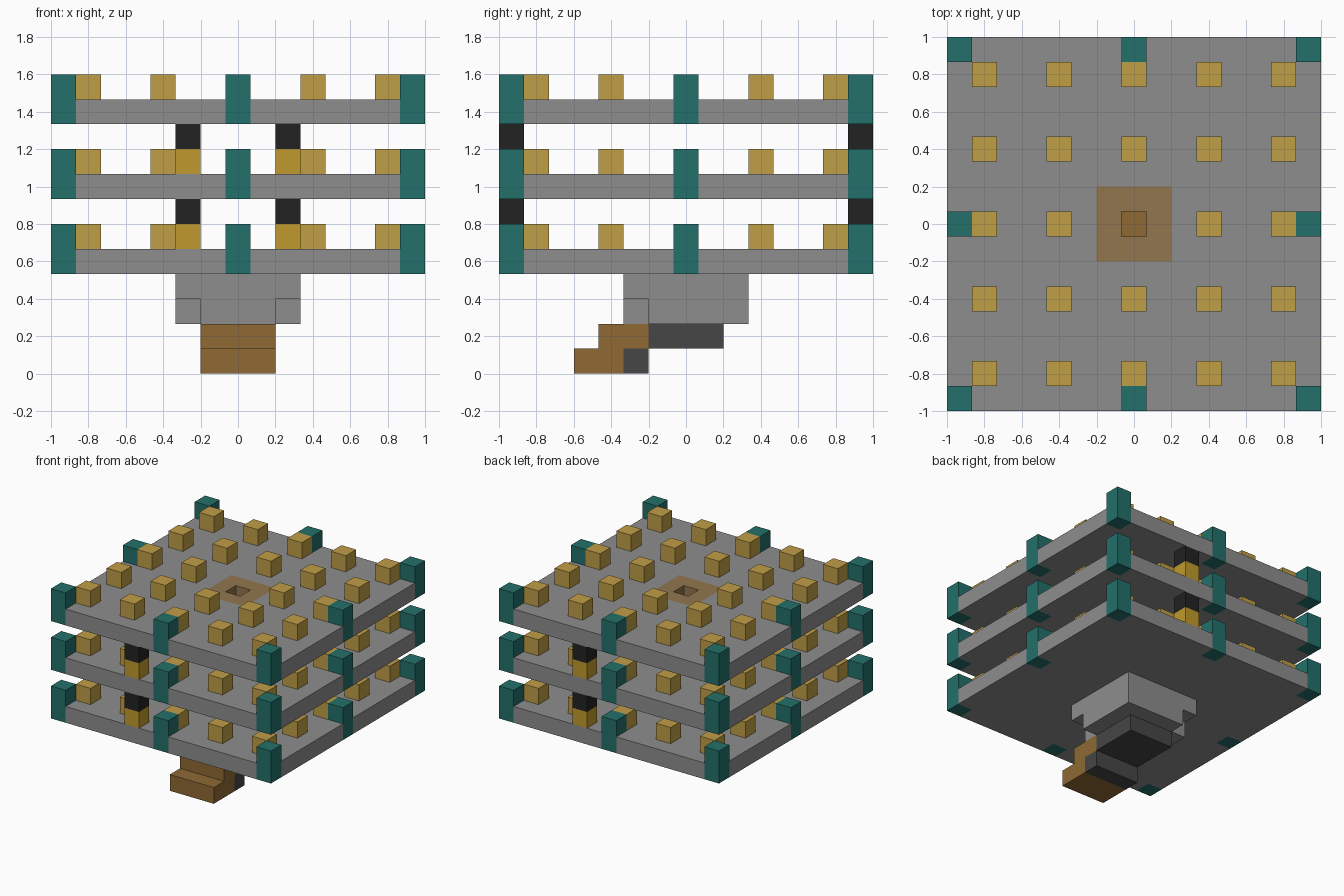
import bpy, bmesh

if "Cube" in bpy.data.objects:
    bpy.data.objects.remove(bpy.data.objects["Cube"], do_unlink=True)

U = 2 / 15  # one block


def material(name, r, g, b):
    m = bpy.data.materials.new(name)
    m.use_nodes = True
    m.diffuse_color = (r, g, b, 1)
    m.node_tree.nodes["Principled BSDF"].inputs["Base Color"].default_value = (r, g, b, 1)
    return m


STONE = material("grey stone", 0.27, 0.27, 0.27)
TEAL = material("teal", 0.017, 0.162, 0.144)
GOLD = material("soft gold", 0.527, 0.342, 0.061)
BRIGHT = material("bright gold", 0.527, 0.323, 0.026)
BROWN = material("brown wood", 0.275, 0.144, 0.034)
TAN = material("tan floor", 0.287, 0.181, 0.076)
BLACK = material("black", 0.016, 0.016, 0.016)
DARK = material("dark grey", 0.061, 0.061, 0.061)


def finish(name, bm, *mats):
    mesh = bpy.data.meshes.new(name)
    bmesh.ops.recalc_face_normals(bm, faces=bm.faces)
    bm.to_mesh(mesh)
    bm.free()
    for m in mats:
        mesh.materials.append(m)
    obj = bpy.data.objects.new(name, mesh)
    bpy.context.collection.objects.link(obj)
    return obj


def box(name, mat, x, y, z):
    """Box from block-unit ranges, measured from the centre and the ground."""
    bm = bmesh.new()
    bmesh.ops.create_cube(bm, size=1)
    for v in bm.verts:
        v.co = [U * (r[0] if c < 0 else r[1]) for c, r in zip(v.co, (x, y, z))]
    return finish(name, bm, mat)


def slab(name, lines, skip, z, recess=False):
    """Slab on a plan of grid lines with skipped cells, and an optional centre recess."""
    bm = bmesh.new()
    n = len(lines) - 1
    cells = []
    for i in range(n):
        for j in range(n):
            if (i, j) in skip:
                continue
            x0, x1, y0, y1 = lines[i], lines[i + 1], lines[j], lines[j + 1]
            face = bm.faces.new([bm.verts.new((x * U, y * U, z * U))
                                 for x, y in ((x0, y0), (x1, y0), (x1, y1), (x0, y1))])
            if not (recess and i == j == n // 2):
                cells.append(face)
    bmesh.ops.remove_doubles(bm, verts=bm.verts, dist=0.001)
    up = bmesh.ops.extrude_face_region(bm, geom=cells, use_keep_orig=True)["geom"]
    bmesh.ops.translate(bm, vec=(0, 0, U), verts=[g for g in up if isinstance(g, bmesh.types.BMVert)])
    bm.normal_update()
    for f in bm.faces:
        c = f.calc_center_median() / U
        near = max(abs(c.x), abs(c.y))
        if recess and near < 1.5 and c.z > z + 0.1:
            f.material_index = 1
        elif recess and near < 0.1:
            f.material_index = 2
    return finish(name, bm, STONE, TAN, BROWN)


# Entrance steps and dark base
box("lower_step", BROWN, (-1.5, 1.5), (-4.5, -2.5), (0, 1))
box("upper_step", BROWN, (-1.5, 1.5), (-3.5, -1.5), (1, 2))
box("step_support", DARK, (-1.5, 1.5), (-2.5, -1.5), (0, 1))
box("base", DARK, (-1.5, 1.5), (-1.5, 1.5), (1, 2))

# Stone foundation, lower course notched at three corners
slab("foundation_lower", (-2.5, -1.5, 1.5, 2.5), {(0, 0), (2, 0), (0, 2)}, 2)
slab("foundation_upper", (-2.5, 2.5), set(), 3)

# Three decks with edge posts and rows of small blocks
deck_lines = (-7.5, -6.5, -1.5, -0.5, 0.5, 1.5, 6.5, 7.5)
post_cells = {(i, j) for i in (0, 3, 6) for j in (0, 3, 6)} - {(3, 3)}
rows = (-6, -3, 0, 3, 6)
for level, z in enumerate((4, 7, 10), 1):
    slab(f"deck_{level}", deck_lines, post_cells, z, recess=True)
    for i, j in sorted(post_cells):
        box(f"post_{level}", TEAL, deck_lines[i:i + 2], deck_lines[j:j + 2], (z, z + 2))
    for x in rows:
        for y in rows:
            if x or y:
                box(f"deck_block_{level}", GOLD, (x - 0.5, x + 0.5), (y - 0.5, y + 0.5), (z + 1, z + 2))
    # Pillars joining this deck to the next, one at the front and one at the back
    if level < 3:
        for side, x, y in (("front", -2, -7), ("back", 2, 7)):
            for part, mat, h in (("foot", BRIGHT, z + 1), ("top", BLACK, z + 2)):
                box(f"{side}_pillar_{part}_{level}", mat, (x - 0.5, x + 0.5), (y - 0.5, y + 0.5), (h, h + 1))
